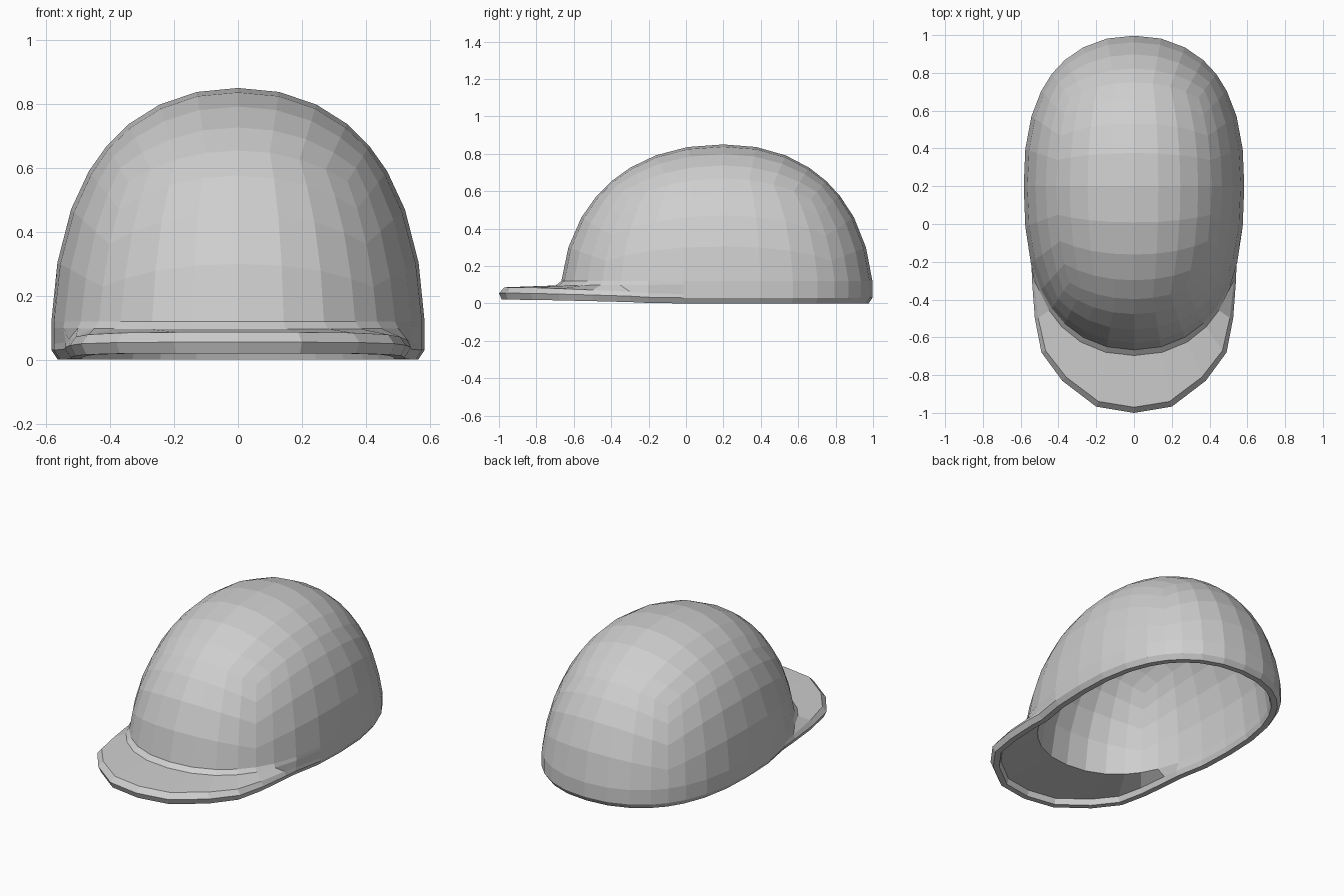
import bpy, bmesh, math
from mathutils import Vector

if "Cube" in bpy.data.objects:
    bpy.data.objects.remove(bpy.data.objects["Cube"])

CENTRE_Y = 0.2
HALF_WIDTH, HEIGHT = 0.585, 0.85
FRONT_REACH, BACK_REACH = 0.87, 0.8
WALL = 0.065
# Brim outline from the nose towards the left side
BRIM = [(0, -1.0), (0.2, -0.967), (0.38, -0.83), (0.49, -0.68), (0.525, -0.5), (0.54, -0.3)]
# How strongly each station belongs to the brim
WEIGHT = [1, 1, 0.95, 0.8, 0.6, 0.35, 0.12]


def station(x, y):
    return round(math.atan2(x, -y) / (math.pi / 16))


def weight(k):
    return WEIGHT[abs(k)] if abs(k) < len(WEIGHT) else 0


def mix(back, front, w):
    return back + (front - back) * w


def dome_point(co, inset):
    """Project a cube point onto the egg-shaped dome, fuller at the sides."""
    d = Vector((co.x, co.y, co.z + 0.12)).normalized()
    n = 2.2 + 0.25 * abs(d.x) - 0.6 * abs(d.x * d.y * d.z)
    d /= sum(abs(c) ** n for c in d) ** (1 / n)
    reach = FRONT_REACH if d.y < 0 else BACK_REACH
    return Vector((d.x * (HALF_WIDTH - inset), CENTRE_Y + d.y * (reach - inset),
                   d.z * (HEIGHT - inset)))


def half_dome(bm, inset, inside):
    """Rounded half cube; returns its open edge, ordered by station."""
    part = bmesh.new()
    bmesh.ops.create_cube(part, size=2)
    bmesh.ops.subdivide_edges(part, edges=part.edges[:], cuts=7, use_grid_fill=True)
    bmesh.ops.delete(part, geom=[v for v in part.verts if v.co.z < -0.01], context='VERTS')
    made, edge = {}, {}
    for v in part.verts:
        made[v] = bm.verts.new(dome_point(v.co, inset))
        if abs(v.co.z) < 0.01:
            edge[station(v.co.x, v.co.y)] = made[v]
    for f in part.faces:
        loop = [made[v] for v in f.verts]
        bm.faces.new(loop[::-1] if inside else loop)
    part.free()
    return [edge[k] for k in sorted(edge)]


def normals(points):
    """Outward plan direction at each point of a closed outline."""
    n = len(points)
    result = []
    for i in range(n):
        t = points[(i + 1) % n] - points[i - 1]
        result.append(Vector((t.y, -t.x)).normalized())
    return result


def join(bm, a, b):
    for i in range(len(a)):
        j = (i + 1) % len(a)
        bm.faces.new((a[i], b[i], b[j], a[j]))


bm = bmesh.new()
outer = half_dome(bm, 0, False)
inner = half_dome(bm, WALL, True)
stations = list(range(-15, 17))
weights = [weight(k) for k in stations]

# Plan outlines of the dome and of the brim edge
dome_line = [v.co.xy.copy() for v in outer]
brim_line = []
for k, p in zip(stations, dome_line):
    if abs(k) < len(BRIM):
        x, y = BRIM[abs(k)]
        p = Vector((math.copysign(x, k), y))
    brim_line.append(p.copy())
dome_out, brim_out = normals(dome_line), normals(brim_line)

# Level the open edges so that the brim grows out of the dome front
for v, u, w in zip(outer, inner, weights):
    v.co.z = mix(0.12, 0.12, w)
    u.co.z = mix(0.08, 0.075, w)


def ring(line, out, offset_back, offset_front, z_back, z_front):
    verts = []
    for p, n, w in zip(line, out, weights):
        q = p + n * mix(offset_back, offset_front, w)
        verts.append(bm.verts.new((q.x, q.y, mix(z_back, z_front, w))))
    return verts


# Crease, brim top, lip edge, lip bottom and recessed underside
rings = [
    outer,
    ring(dome_line, dome_out, 0, 0.03, 0.1, 0.096),
    ring(brim_line, brim_out, 0, -0.03, 0.05, 0.086),
    ring(brim_line, brim_out, 0, 0, 0.03, 0.055),
    ring(brim_line, brim_out, -0.02, -0.015, 0, 0.02),
    ring(brim_line, brim_out, -WALL + 0.01, -0.05, 0, 0.02),
    ring(brim_line, brim_out, -WALL, -0.06, 0.03, 0.055),
    inner,
]
for a, b in zip(rings, rings[1:]):
    join(bm, a, b)
bmesh.ops.recalc_face_normals(bm, faces=bm.faces[:])

mesh = bpy.data.meshes.new("cap")
bm.to_mesh(mesh)
bm.free()
cap = bpy.data.objects.new("cap", mesh)
bpy.context.collection.objects.link(cap)

# Single plain cloth colour
grey = bpy.data.materials.new("light grey")
grey.use_nodes = True
colour = (0.62, 0.62, 0.62, 1)
grey.diffuse_color = colour
grey.node_tree.nodes["Principled BSDF"].inputs["Base Color"].default_value = colour
mesh.materials.append(grey)
